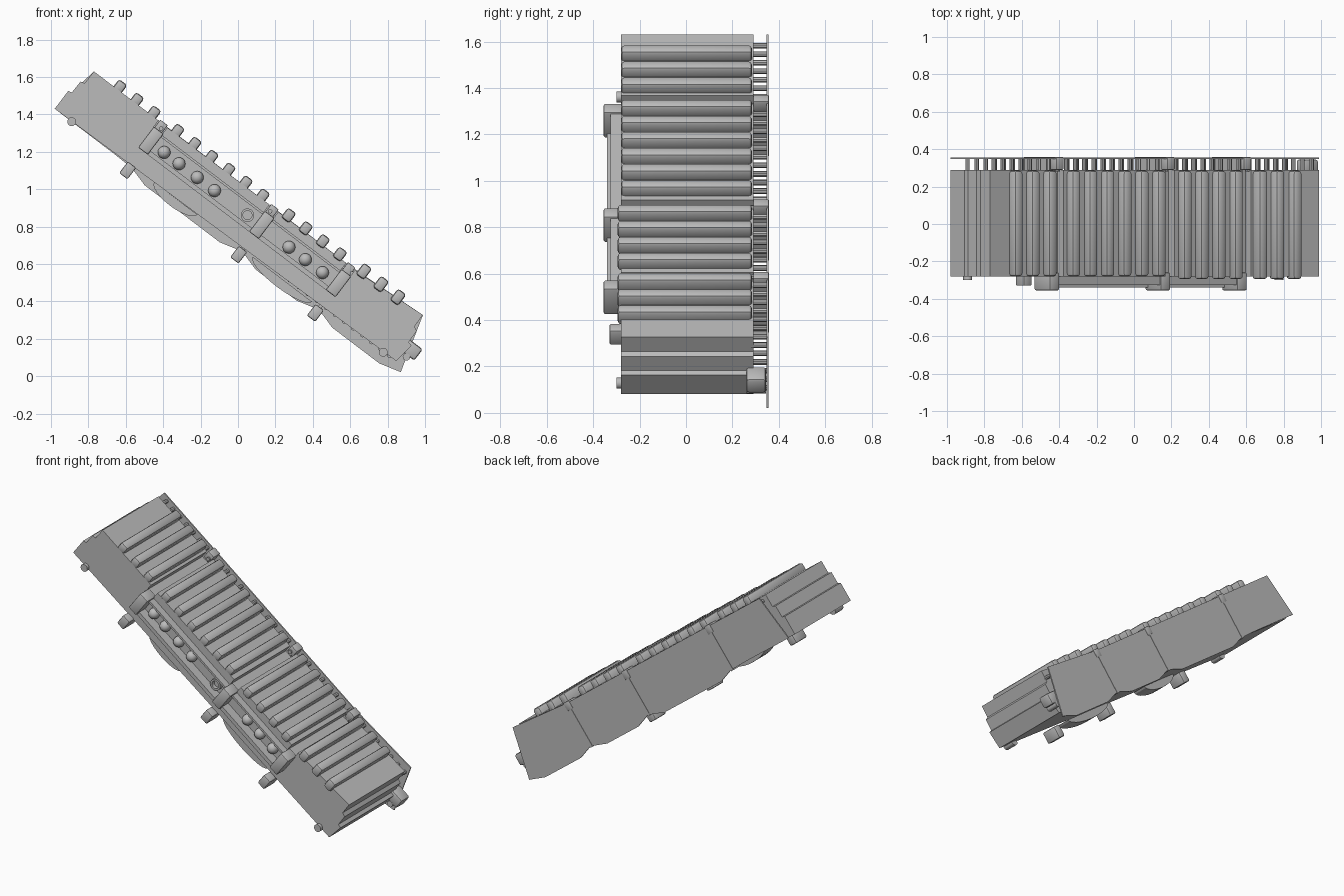
import bpy, bmesh, math
from mathutils import Matrix

old = bpy.data.objects.get("Cube")
if old:
    bpy.data.objects.remove(old)

grey = bpy.data.materials.new("plain grey")
grey.use_nodes = True
grey.diffuse_color = (0.5, 0.5, 0.5, 1)
grey.node_tree.nodes["Principled BSDF"].inputs["Base Color"].default_value = (0.5, 0.5, 0.5, 1)

# Local axes: x runs down the slope, z is its upward normal, y is depth
TILT = Matrix.Translation((-0.98, 0, 1.43)) @ Matrix.Rotation(math.radians(37.2), 4, 'Y')


def finish(name, bm, smooth=False):
    bmesh.ops.recalc_face_normals(bm, faces=bm.faces)
    mesh = bpy.data.meshes.new(name)
    bm.to_mesh(mesh)
    bm.free()
    mesh.materials.append(grey)
    ob = bpy.data.objects.new(name, mesh)
    bpy.context.collection.objects.link(ob)
    ob.matrix_world = TILT
    if smooth:
        bpy.ops.object.select_all(action='DESELECT')
        ob.select_set(True)
        bpy.context.view_layer.objects.active = ob
        bpy.ops.object.shade_smooth_by_angle(angle=math.radians(40))
    return ob


def slab(name, outline, y0, y1):
    """Extrude an outline in the slope plane along the depth."""
    bm = bmesh.new()
    face = bm.faces.new([bm.verts.new((u, y0, v)) for u, v in outline])
    new = bmesh.ops.extrude_face_region(bm, geom=[face])["geom"]
    bmesh.ops.translate(bm, vec=(0, y1 - y0, 0),
                        verts=[e for e in new if isinstance(e, bmesh.types.BMVert)])
    return finish(name, bm)


def box(name, u0, u1, y0, y1, v0, v1, bevel=0.0):
    bm = bmesh.new()
    bmesh.ops.create_cube(bm, size=1)
    bmesh.ops.scale(bm, vec=(u1 - u0, y1 - y0, v1 - v0), verts=bm.verts)
    bmesh.ops.translate(bm, vec=((u0 + u1) / 2, (y0 + y1) / 2, (v0 + v1) / 2), verts=bm.verts)
    if bevel:
        bmesh.ops.bevel(bm, geom=bm.edges[:], offset=bevel, segments=2, profile=0.5, affect='EDGES')
    return finish(name, bm, bevel > 0)


def rod(name, u, v, r, y0, y1, sides=12):
    bm = bmesh.new()
    place = Matrix.Translation((u, (y0 + y1) / 2, v)) @ Matrix.Rotation(math.pi / 2, 4, 'X')
    bmesh.ops.create_cone(bm, cap_ends=True, segments=sides, radius1=r, radius2=r,
                          depth=y1 - y0, matrix=place)
    return finish(name, bm, True)


def ball(name, u, y, v, r):
    bm = bmesh.new()
    bmesh.ops.create_uvsphere(bm, u_segments=16, v_segments=10, radius=r,
                              matrix=Matrix.Translation((u, y, v)))
    return finish(name, bm, True)


FRONT, REAR, BACK = -0.28, 0.29, 0.355
SEAMS = (0.51, 1.255, 1.77)

# Main body: stepped ends and grooves across the top at each seam
outline = [(0, 0), (0, 0.12), (0.02, 0.125), (0.022, 0.2), (0.045, 0.205), (0.046, 0.286)]
for s in SEAMS:
    outline += [(s - 0.03, 0.286), (s - 0.03, 0.235), (s + 0.03, 0.235), (s + 0.03, 0.284)]
outline += [(2.234, 0.312), (2.236, 0.235), (2.26, 0.225), (2.262, 0.15), (2.285, 0.145), (2.27, 0.03)]
slab("body", outline, FRONT, REAR)

# Cross ribs in four groups
for g, (start, count) in enumerate(((0.206, 3), (0.594, 6), (1.341, 4), (1.842, 3))):
    for i in range(count):
        u = start + i * 0.1145
        lift = 0.01 * (g == 3)
        end = FRONT - 0.015 * (g > 1)
        box(f"rib_{g + 1}_{i + 1}", u - 0.028, u + 0.028, end, 0.285,
            0.27, 0.335 + lift, 0.015)

# Thin back panels, each sagging slightly below the body
edges = (0, *SEAMS, 2.325)
for i, (a, b) in enumerate(zip(edges, edges[1:])):
    top_a = 0.046 if i == 0 else a
    top_b = 2.235 if i == 3 else b
    sag = 0 if i == 0 else 0.035
    low = [(b, -0.003), (b - 0.12, -sag), (a + 0.12, -sag), (a, 0)]
    slab(f"back_panel_{i + 1}", [(top_a, 0.286)] + [(top_b, 0.312 if i == 3 else 0.286)] + low,
         BACK - 0.008, BACK)

# Spacer pegs holding the back panels off the body
for i in range(36):
    u = 0.09 + i * 0.061
    for v in (0.03, 0.26):
        rod(f"spacer_{i + 1}_{'low' if v < 0.1 else 'high'}", u, v, 0.012, REAR - 0.01, BACK - 0.004, 8)

# Seam straps, clips and front brackets
for i, s in enumerate(SEAMS):
    box(f"back_strap_{i + 1}", s - 0.01, s + 0.01, REAR, BACK + 0.002, -0.01, 0.27)
    box(f"back_clip_{i + 1}", s - 0.025, s + 0.025, REAR, BACK + 0.003, 0.24, 0.295, 0.005)
    box(f"front_bracket_{i + 1}", s - 0.03, s + 0.035, -0.355, FRONT + 0.02, 0.105, 0.245, 0.008)
    box(f"lower_clip_{i + 1}", s - 0.028, s + 0.028, -0.33, FRONT + 0.06, -0.065, 0.012, 0.008)

# Front troughs: lower and upper rails with a row of beads between them
for i, (a, b) in enumerate(zip(SEAMS, SEAMS[1:])):
    box(f"lower_rail_{i + 1}", a, b, -0.34, FRONT + 0.01, 0.105, 0.13)
    box(f"upper_rail_{i + 1}", a, b, -0.325, FRONT + 0.01, 0.222, 0.235)
for i, u in enumerate((0.607, 0.707, 0.829, 0.945, 1.445, 1.555, 1.67)):
    ball(f"bead_{i + 1}", u, -0.29, 0.168, 0.034)

# Ring socket at the end of the long trough
bm = bmesh.new()
for k in range(20):
    t = 2 * math.pi * k / 20
    for r, y in ((0.036, FRONT), (0.036, -0.305), (0.024, -0.305), (0.024, FRONT)):
        bm.verts.new((1.165 + r * math.cos(t), y, 0.17 + r * math.sin(t)))
bm.verts.ensure_lookup_table()
for k in range(20):
    for j in range(3):
        n = (k + 1) % 20
        bm.faces.new([bm.verts[q] for q in (4 * k + j, 4 * k + j + 1, 4 * n + j + 1, 4 * n + j)])
finish("ring_socket", bm, True)

# Shallow curved pads under the body
for i, (a, b, y0) in enumerate(((0.66, 0.95, -0.26), (1.32, 1.72, -0.26))):
    arc = []
    for k in range(13):
        t = math.pi * k / 12
        arc.append(((a + b) / 2 - (b - a) / 2 * math.cos(t), 0.01 - 0.05 * math.sin(t)))
    slab(f"under_pad_{i + 1}", arc, y0, -0.16)

# Small knobs on the front and the low end
rod("front_knob_high", 0.114, 0.0, 0.024, -0.3, -0.22)
rod("front_knob_low", 2.186, 0.025, 0.024, -0.3, -0.22)
box("end_knob", 2.25, 2.345, REAR - 0.03, BACK - 0.01, 0.09, 0.165, 0.012)
rod("end_knob_stem", 2.3, 0.08, 0.02, REAR - 0.03, BACK - 0.01)
